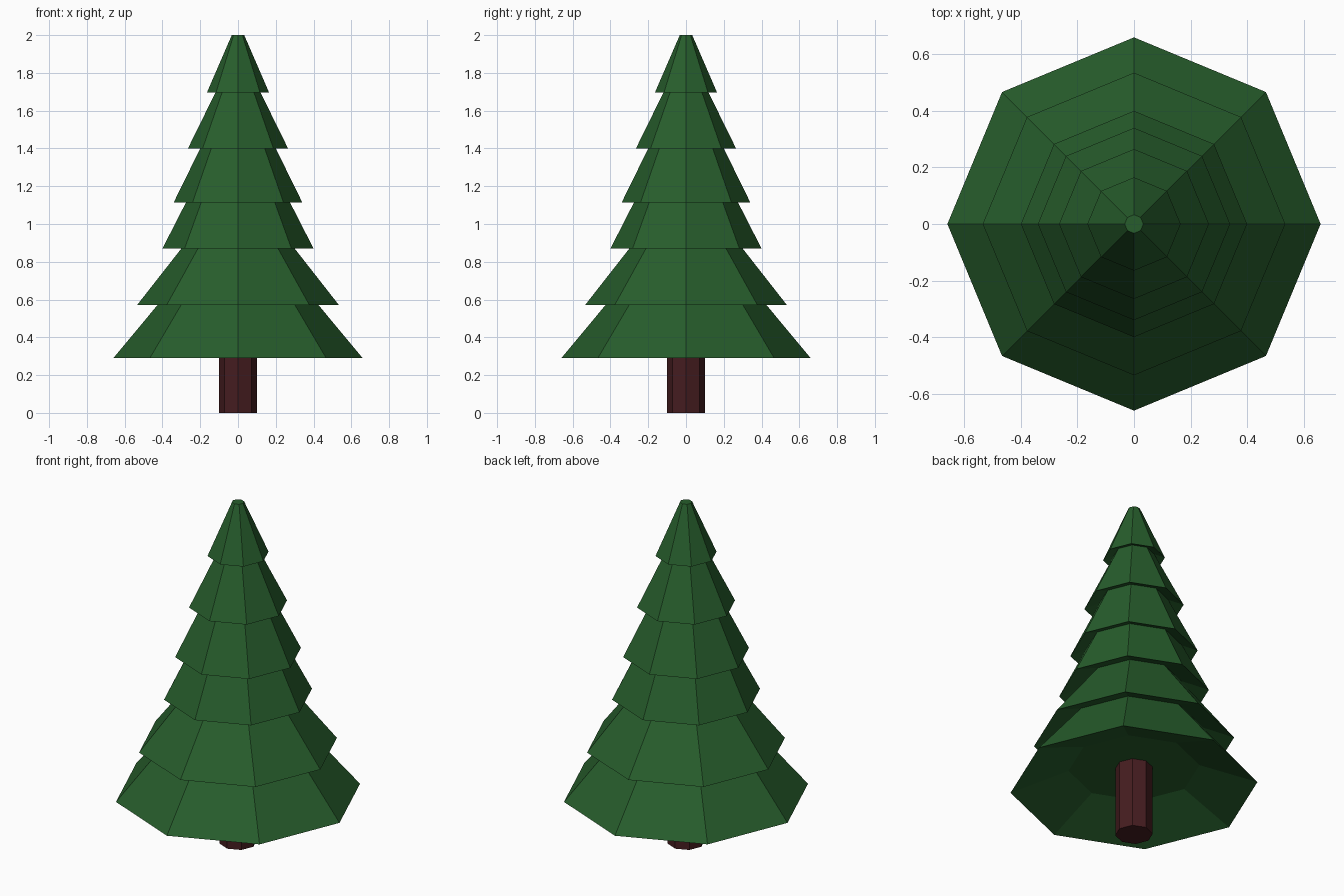
import bpy, bmesh
from math import cos, sin, pi

if "Cube" in bpy.data.objects:
    bpy.data.objects.remove(bpy.data.objects["Cube"])

SIDES = 8


def material(name, color):
    m = bpy.data.materials.new(name)
    m.diffuse_color = color
    m.use_nodes = True
    m.node_tree.nodes["Principled BSDF"].inputs["Base Color"].default_value = m.diffuse_color
    return m


def lathe(name, profile, mat):
    """Stack eight-sided rings along a (radius, z) profile and cap both ends."""
    bm = bmesh.new()
    rings = [[bm.verts.new((r * cos(2 * pi * i / SIDES), r * sin(2 * pi * i / SIDES), z))
              for i in range(SIDES)] for r, z in profile]
    for a, b in zip(rings, rings[1:]):
        for i in range(SIDES):
            j = (i + 1) % SIDES
            bm.faces.new((a[i], a[j], b[j], b[i]))
    bm.faces.new(rings[0][::-1])
    bm.faces.new(rings[-1])
    bmesh.ops.recalc_face_normals(bm, faces=bm.faces)
    mesh = bpy.data.meshes.new(name)
    bm.to_mesh(mesh)
    bm.free()
    mesh.materials.append(mat)
    obj = bpy.data.objects.new(name, mesh)
    bpy.context.collection.objects.link(obj)
    return obj


green = material("needles", (0.02, 0.11, 0.025, 1))
brown = material("bark", (0.06, 0.012, 0.014, 1))

# Each tier: rim radius, rim height, radius where it reaches the next rim's height
tiers = [(0.66, 0.29, 0.427), (0.535, 0.57, 0.30), (0.40, 0.87, 0.275),
         (0.34, 1.115, 0.20), (0.265, 1.40, 0.12), (0.165, 1.695, 0.033)]
TOP = 2.0
UNDER = 0.42  # rise of the recessed underside per unit of radius

# Foliage: hollow base, then sloped tiers with recessed undersides
profile = [(0.35, 0.41)]
for k, (r0, z0, r1) in enumerate(tiers):
    profile.append((r0, z0))
    if k + 1 < len(tiers):
        rn, zn, _ = tiers[k + 1]
        s = (r0 - r1) / (zn - z0)
        r = (r1 - s * UNDER * rn) / (1 - s * UNDER)
        profile.append((r, zn + UNDER * (rn - r)))
    else:
        profile.append((r1, TOP))
lathe("foliage", profile, green)

# Trunk
lathe("trunk", [(0.10, 0.0), (0.10, 0.41)], brown)
